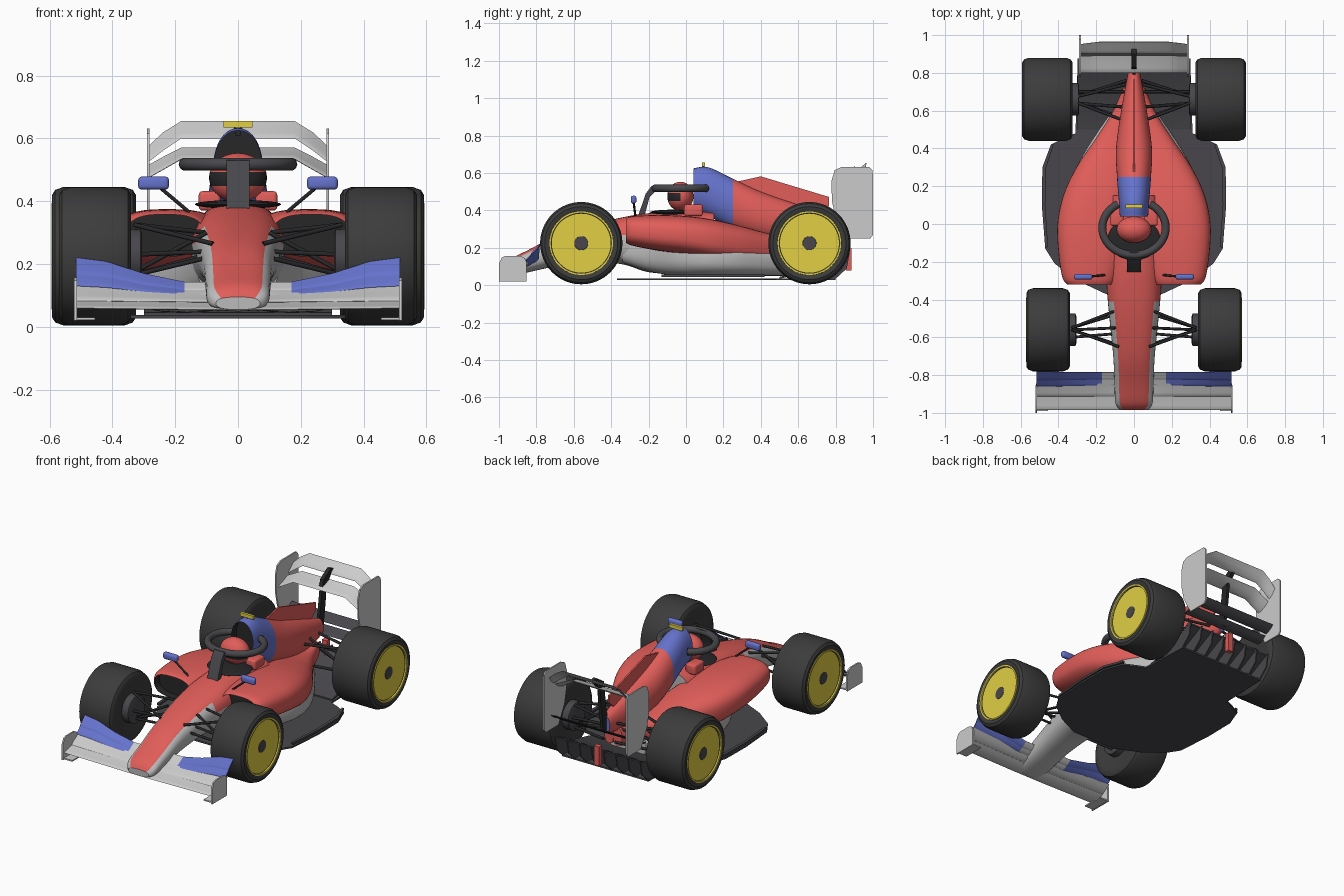
import bpy, bmesh, math
from mathutils import Vector, Matrix

if "Cube" in bpy.data.objects:
    bpy.data.objects.remove(bpy.data.objects["Cube"])

def material(name, r, g, b):
    m = bpy.data.materials.new(name)
    m.diffuse_color = (r, g, b, 1)
    m.use_nodes = True
    m.node_tree.nodes["Principled BSDF"].inputs["Base Color"].default_value = m.diffuse_color
    return m

RED = material("red", .75, .11, .10)
BLUE = material("blue", .13, .17, .60)
YELLOW = material("yellow", .75, .62, .06)
RUBBER = material("rubber", .045, .045, .045)
DARK = material("dark", .02, .02, .022)
CARBON = material("carbon", .065, .062, .07)
GREY = material("grey", .5, .5, .5)

def finish(name, bm, mats, mirror=False):
    bmesh.ops.recalc_face_normals(bm, faces=bm.faces)
    me = bpy.data.meshes.new(name)
    bm.to_mesh(me)
    bm.free()
    ob = bpy.data.objects.new(name, me)
    bpy.context.collection.objects.link(ob)
    for m in mats:
        me.materials.append(m)
    if mirror:
        ob.modifiers.new("mirror", 'MIRROR')
    return ob

def skin(bm, rings, closed=True, paint=None):
    """Bridge rings of points, returns start and end caps."""
    vs = [[bm.verts.new(p) for p in r] for r in rings]
    n = len(vs[0])
    for j in range(len(vs) - 1):
        for i in range(n if closed else n - 1):
            k = (i + 1) % n
            f = bm.faces.new((vs[j][i], vs[j][k], vs[j + 1][k], vs[j + 1][i]))
            if paint:
                f.material_index = paint(f.calc_center_median().y, (i + .5) / n * 360)
    return bm.faces.new(vs[0]), bm.faces.new(vs[-1])

def smooth(st, steps=6):
    """Catmull-Rom through the stations."""
    v = [Vector(s) for s in st]
    out = []
    for i in range(len(v) - 1):
        a, b, c, d = v[max(i - 1, 0)], v[i], v[i + 1], v[min(i + 2, len(v) - 1)]
        for s in range(steps):
            t = s / steps
            out.append(.5 * (2 * b + (c - a) * t + (2 * a - 5 * b + 4 * c - d) * t * t
                             + (3 * b - a - 3 * c + d) * t ** 3))
    return out + [v[-1]]

def body(name, stations, mats, power=2.5, paint=None, mirror=False, inlet=None, n=40):
    """Loft of rounded sections; station = y, x min, x max, z min, z max."""
    rings = []
    for y, x0, x1, z0, z1 in smooth([Vector(s) for s in stations]):
        ring = []
        for i in range(n):
            a = 2 * math.pi * i / n
            c, s = math.cos(a), math.sin(a)
            ring.append(((x0 + x1) / 2 + (x1 - x0) / 2 * math.copysign(abs(c) ** (2 / power), c), y,
                         (z0 + z1) / 2 + (z1 - z0) / 2 * math.copysign(abs(s) ** (2 / power), s)))
        rings.append(ring)
    bm = bmesh.new()
    front, _ = skin(bm, rings, paint=paint)
    if inlet:
        bmesh.ops.inset_region(bm, faces=[front], thickness=inlet)
        r = bmesh.ops.extrude_discrete_faces(bm, faces=[front])
        bmesh.ops.translate(bm, vec=(0, .05, 0), verts=r['faces'][0].verts)
        for f in [r['faces'][0]] + [g for e in r['faces'][0].edges for g in e.link_faces]:
            f.material_index = len(mats) - 1
    return finish(name, bm, mats, mirror)

def wing(name, stations, mats=(), thick=.09, mirror=False):
    """Aerofoil along x; station = x, leading y, z, trailing y, z."""
    foil = [(0, 0), (.08, .5), (.3, .8), (.65, .5), (1, .08), (1, -.08), (.65, -.7), (.3, -.6), (.08, -.4)]
    rings = []
    for x, y0, z0, y1, z1 in stations:
        dy, dz = y1 - y0, z1 - z0
        rings.append([(x, y0 + dy * u - dz * v * thick, z0 + dz * u + dy * v * thick - .06 * dy * math.sin(math.pi * u))
                      for u, v in foil])
    bm = bmesh.new()
    skin(bm, rings)
    return finish(name, bm, mats, mirror)

def plate(name, outline, lo, hi, mats=(), axis='x', mirror=False):
    """Outline extruded along x (yz points) or z (xy points)."""
    place = (lambda p, d: (d, p[0], p[1])) if axis == 'x' else (lambda p, d: (p[0], p[1], d))
    bm = bmesh.new()
    skin(bm, [[place(p, d) for p in outline] for d in (lo, hi)])
    return finish(name, bm, mats, mirror)

def box(name, x, y, z, mats=(), mirror=False, bevel=0):
    bm = bmesh.new()
    skin(bm, [[(x[0], y[0], h), (x[1], y[0], h), (x[1], y[1], h), (x[0], y[1], h)] for h in z])
    if bevel:
        bmesh.ops.bevel(bm, geom=bm.edges[:], offset=bevel, segments=3, profile=.5, affect='EDGES')
    return finish(name, bm, mats, mirror)

def lathe(name, profile, y, z, mats, n=64):
    """Spin (radius, x) points round a wheel axle, mirrored."""
    bm = bmesh.new()
    skin(bm, [[(x, y + r * math.cos(2 * math.pi * i / n), z + r * math.sin(2 * math.pi * i / n))
               for i in range(n)] for r, x in profile])
    return finish(name, bm, mats, True)

def tube(name, paths, radius, mat, mirror=False):
    cu = bpy.data.curves.new(name, 'CURVE')
    cu.dimensions, cu.bevel_depth, cu.bevel_resolution, cu.use_fill_caps = '3D', radius, 3, True
    for path in paths:
        sp = cu.splines.new('POLY')
        sp.points.add(len(path) - 1)
        for p, q in zip(sp.points, path):
            p.co = (*q, 1)
    cu.materials.append(mat)
    ob = bpy.data.objects.new(name, cu)
    bpy.context.collection.objects.link(ob)
    if mirror:
        ob.modifiers.new("mirror", 'MIRROR')

# nose and tub: red upper band, grey flanks
tub = [(-.985, .07, .055, .095), (-.95, .098, .05, .135), (-.85, .103, .068, .185), (-.7, .11, .10, .26),
       (-.5, .13, .125, .325), (-.33, .145, .11, .365), (-.2, .148, .07, .385), (0, .15, .055, .395), (.15, .14, .05, .39)]
body("nose_and_tub", [(y, -w, w, a, b) for y, w, a, b in tub], [GREY, RED], 2.6,
     lambda y, a: int((45 if y < -.4 else 9) < a < (135 if y < -.4 else 171)))

# sidepods with inlets, and grey undercut below them
body("sidepod", [(-.32, .11, .355, .225, .358), (-.28, .09, .38, .21, .37), (-.15, .05, .40, .185, .375),
                 (0, .03, .405, .165, .37), (.15, .02, .375, .14, .35), (.3, 0, .305, .125, .315),
                 (.45, 0, .205, .12, .275), (.6, 0, .11, .13, .25), (.72, 0, .06, .15, .26)],
     [RED, DARK], 2.7, mirror=True, inlet=.022)
body("undercut", [(-.34, 0, .13, .12, .26), (-.2, 0, .19, .075, .28), (-.05, 0, .29, .05, .27), (.1, 0, .345, .045, .25),
                  (.25, 0, .325, .045, .23), (.4, 0, .25, .05, .2), (.58, 0, .13, .05, .18)], [GREY], 2.6, mirror=True)

# engine cover with air intake and fin
cover = [(.04, .075, .40, .625), (.12, .08, .37, .63), (.25, .09, .30, .57), (.4, .095, .25, .50),
         (.6, .068, .22, .43), (.8, .032, .25, .36)]
body("engine_cover", [(y, -w, w, a, b) for y, w, a, b in cover], [BLUE, RED, DARK], 2.1,
     lambda y, a: int(y > .25), inlet=.014)
plate("engine_fin", [(.25, .55), (.3, .56), (.4, .582), (.765, .472), (.765, .425), (.7, .37), (.4, .45)], -.005, .005, [RED])
box("roof_camera", (-.046, .046), (.085, .102), (.634, .656), [YELLOW])
box("camera_stalk", (-.008, .008), (.085, .1), (.61, .636), [DARK])

# cockpit, headrest, helmet
bm = bmesh.new()
bmesh.ops.create_uvsphere(bm, u_segments=40, v_segments=12, radius=1,
                          matrix=Matrix.Translation((0, -.08, .39)) @ Matrix.Diagonal((.138, .112, .014, 1)))
finish("cockpit_opening", bm, [DARK])
box("headrest", (.055, .125), (-.01, .09), (.37, .432), [RED], True, .012)
bm = bmesh.new()
bmesh.ops.create_uvsphere(bm, u_segments=40, v_segments=28, radius=1,
                          matrix=Matrix.Translation((0, -.03, .475)) @ Matrix.Diagonal((.092, .07, .078, 1)))
for f in bm.faces:
    c = f.calc_center_median()
    f.material_index = int(.452 < c.z < .492 and c.y < -.035)
finish("helmet", bm, [RED, DARK])

# halo hoop and its pillar
tube("halo", [[(.168 * math.sin(a), -.02 - .145 * math.cos(a), .518)
               for a in [math.radians(-150 + 7.5 * i) for i in range(41)]]], .021, CARBON)
plate("halo_pillar", [(-.15, .535), (-.185, .53), (-.215, .49), (-.26, .36), (-.225, .36), (-.195, .47), (-.165, .5)],
      -.036, .036, [CARBON])

# mirrors
box("mirror", (.22, .318), (-.295, -.265), (.437, .479), [BLUE], True, .012)
tube("mirror_stay", [[(.25, -.28, .445), (.155, -.27, .365)]], .006, DARK, True)

# floor, edge strips, diffuser
half = [(.15, -.37), (.30, -.30), (.42, -.21), (.47, -.13), (.488, .1), (.485, .3), (.44, .42), (.36, .46), (.31, .48), (.3, .8)]
plate("floor", half + [(-x, y) for x, y in reversed(half)], .027, .037, [CARBON], 'z')
plate("floor_edge", [(.455, -.12), (.47, -.13), (.488, .1), (.485, .3), (.44, .42), (.425, .42), (.465, .3), (.47, .1)],
      .045, .058, [CARBON], 'z', True)
plate("diffuser_ramp", [(.5, .035), (.68, .075), (.86, .165), (.86, .175), (.68, .087), (.5, .045)], -.3, .3, [CARBON])
for i in range(8):
    x = -.295 + i * .59 / 7
    plate("diffuser_fence", [(.6, .035), (.8, .035), (.86, .09), (.875, .175), (.85, .175), (.68, .08)],
          x - .004, x + .004, [CARBON])
box("rear_light", (-.018, .018), (.855, .885), (.08, .2), [RED])

# front wing
wing("front_wing_main", [(-.52, -.985, .06, -.9, .085), (-.1, -.985, .055, -.9, .078),
                         (.1, -.985, .055, -.9, .078), (.52, -.985, .06, -.9, .085)])
wing("front_wing_second", [(.07, -.912, .078, -.845, .105), (.2, -.912, .08, -.845, .11), (.52, -.912, .083, -.845, .132)], mirror=True)
lower = [(.17, -.857, .10, -.815, .122), (.3, -.857, .112, -.815, .14), (.42, -.86, .125, -.818, .168), (.515, -.86, .13, -.82, .175)]
upper = [(.17, -.825, .115, -.785, .143), (.3, -.825, .134, -.785, .17), (.42, -.828, .158, -.782, .208), (.515, -.83, .165, -.78, .22)]
for name, st in (("lower", lower), ("upper", upper)):
    wing("front_flap_" + name, st, [BLUE], mirror=True)
    wing("front_flap_root_" + name, [(.08, *st[0][1:]), st[0]], mirror=True)
plate("front_endplate", [(-1, .02), (-1, .115), (-.985, .148), (-.965, .157), (-.885, .157), (-.862, .145), (-.852, .115), (-.852, .02)],
      .513, .522, mirror=True)
box("front_footplate", (.455, .518), (-.99, -.856), (.022, .03), mirror=True)

# rear wing
wing("rear_wing_main", [(-.285, .80, .475, .89, .515), (-.24, .80, .50, .89, .54), (-.18, .80, .535, .893, .57),
                        (.18, .80, .535, .893, .57), (.24, .80, .50, .89, .54), (.285, .80, .475, .89, .515)])
wing("rear_wing_flap", [(-.285, .9, .525, .952, .575), (-.24, .9, .56, .958, .618), (-.18, .9, .60, .965, .655),
                        (.18, .9, .60, .965, .655), (.24, .9, .56, .958, .618), (.285, .9, .525, .952, .575)])
plate("rear_endplate", [(.86, .25), (.80, .36), (.78, .45), (.778, .56), (.795, .615), (.83, .632), (.98, .632), (.997, .615),
                        (1, .58), (1, .27), (.985, .25)], .281, .29, mirror=True)
for i in range(2):
    wing("beam_wing", [(s * .283, .80 + i * .07, .265 + i * .04, .865 + i * .07, .295 + i * .045) for s in (-1, 1)], [CARBON])
plate("wing_pylon", [(.77, .27), (.83, .27), (.855, .45), (.865, .56), (.82, .545), (.80, .40)], -.009, .009, [DARK])
plate("flap_actuator", [(.82, .55), (.88, .57), (.93, .625), (.9, .635), (.83, .59)], -.012, .012, [DARK])

# wheels
for end, y, x0, x1 in (("front", -.56, .34, .57), ("rear", .66, .325, .592)):
    lathe(end + "_tyre", [(.13, x0 + .012), (.165, x0), (.195, x0), (.211, x0 + .01), (.22, x0 + .035), (.22, x1 - .035),
                          (.211, x1 - .01), (.195, x1), (.165, x1 - .004), (.155, x1 - .012)], y, .225, [RUBBER])
    lathe(end + "_tyre_stripe", [(.16, x1 - .012), (.161, x1 + .001), (.17, x1 + .001), (.171, x1 - .01)], y, .225, [YELLOW])
    lathe(end + "_rim", [(.156, x0 + .03), (.157, x1 - .01), (.15, x1 - .012), (.122, x1 - .012), (.116, x1 - .022), (.042, x1 - .022),
                         (.036, x1 - .008), (.01, x1 - .008)], y, .225, [CARBON])
    lathe(end + "_brake_drum", [(.07, x0 - .035), (.085, x0 - .03), (.09, x0 + .05)], y, .225, [CARBON])

# suspension arms
tube("front_suspension", [[(.33, -.56, .325), (.08, -.65, .265)], [(.33, -.55, .325), (.1, -.46, .30)],
                          [(.33, -.56, .165), (.08, -.64, .225)], [(.33, -.55, .165), (.1, -.48, .23)],
                          [(.33, -.60, .23), (.09, -.58, .24)], [(.32, -.56, .18), (.1, -.55, .30)]], .0075, DARK, True)
tube("rear_suspension", [[(.32, .67, .30), (.04, .74, .30)], [(.32, .65, .30), (.06, .55, .31)],
                         [(.32, .67, .16), (.04, .76, .19)], [(.32, .65, .16), (.06, .56, .18)],
                         [(.32, .70, .23), (.04, .70, .25)], [(.32, .64, .17), (.06, .62, .32)]], .0085, DARK, True)

# smooth shading with sharp edges kept
meshes = [o for o in bpy.context.collection.objects if o.type == 'MESH']
for o in meshes:
    o.select_set(True)
bpy.context.view_layer.objects.active = meshes[0]
bpy.ops.object.shade_smooth_by_angle(angle=math.radians(35))
